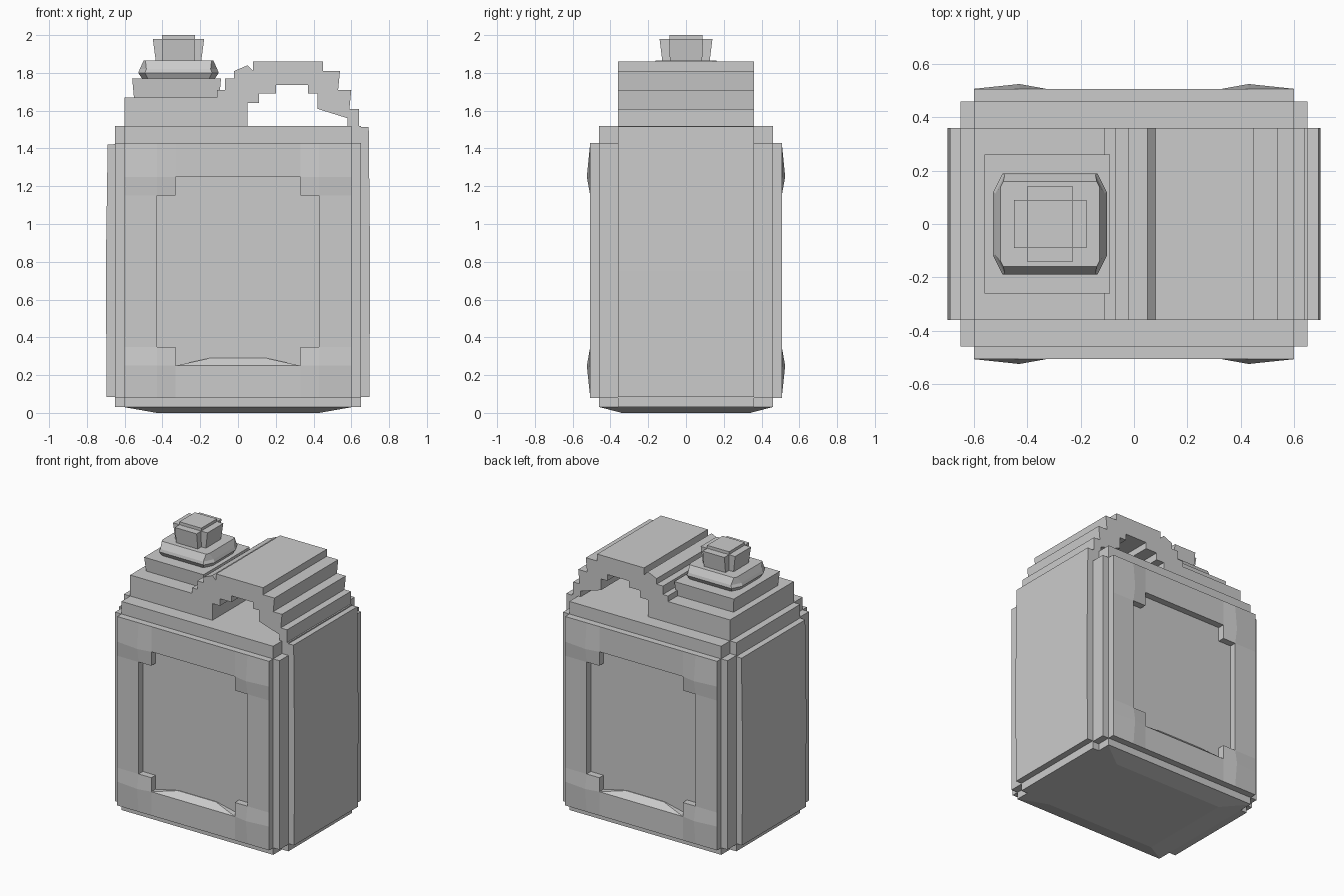
import bpy, bmesh

if "Cube" in bpy.data.objects:
    bpy.data.objects.remove(bpy.data.objects["Cube"])


def finish(name, bm):
    bmesh.ops.recalc_face_normals(bm, faces=bm.faces)
    me = bpy.data.meshes.new(name)
    bm.to_mesh(me)
    bm.free()
    ob = bpy.data.objects.new(name, me)
    bpy.context.collection.objects.link(ob)
    return ob


def loft(name, rings):
    """Stack of closed 3D rings, skinned and capped."""
    bm = bmesh.new()
    vs = [[bm.verts.new(p) for p in r] for r in rings]
    n = len(vs[0])
    for a, b in zip(vs, vs[1:]):
        for i in range(n):
            j = (i + 1) % n
            bm.faces.new((a[i], a[j], b[j], b[i]))
    bm.faces.new(vs[0][::-1])
    bm.faces.new(vs[-1])
    return finish(name, bm)


def rect(cx, hx, hy, z):
    return [(cx + sx * hx, sy * hy, z) for sx, sy in ((-1, -1), (1, -1), (1, 1), (-1, 1))]


def octagon(cx, hx, hy, c, z):
    pts = [(-hx, -hy + 2 * c), (-hx + c, -hy), (hx - c, -hy), (hx, -hy + 2 * c),
           (hx, hy - 2 * c), (hx - c, hy), (-hx + c, hy), (-hx, hy - 2 * c)]
    return [(cx + x, y, z) for x, y in pts]


def block(name, cx, hx, hy, z0, z1):
    return loft(name, [rect(cx, hx, hy, z0), rect(cx, hx, hy, z1)])


# Tank body: overlapping blocks give the stepped, rounded corners
block("body_core", 0, .65, .46, .08, 1.43)
block("body_long", 0, .65, .36, .03, 1.52)
block("body_wide", 0, .60, .46, .03, 1.52)
loft("side_panels", [rect(0, .695, .36, .085), rect(0, .70, .36, .75),
                     [(-.69, -.36, 1.42), (.692, -.36, 1.515),
                      (.692, .36, 1.515), (-.69, .36, 1.42)]])
loft("base", [rect(0, .43, .34, 0), rect(0, .60, .455, .03)])

# Front and back frames around a cross-shaped label recess
xs = [-.60, -.43, -.33, .33, .43, .60]
zs = [.08, .25, .35, 1.15, 1.25, 1.43]


def frame(name, s):
    bm = bmesh.new()
    grid = {}
    for i, x in enumerate(xs):
        for k, z in enumerate(zs):
            y = .525 if i in (1, 4) and k in (1, 4) else .507
            grid[i, k] = bm.verts.new((x, s * y, z))
    for i in range(5):
        for k in range(5):
            if 1 <= i <= 3 and 1 <= k <= 3 and (i == 2 or k == 2):
                continue
            bm.faces.new((grid[i, k], grid[i + 1, k], grid[i + 1, k + 1], grid[i, k + 1]))
    bmesh.ops.recalc_face_normals(bm, faces=bm.faces)
    ext = bmesh.ops.extrude_face_region(bm, geom=bm.faces[:], use_keep_orig=True)
    for v in ext["geom"]:
        if isinstance(v, bmesh.types.BMVert):
            v.co.y = s * .455
    loose = [v for v in bm.verts if not v.link_faces]
    bmesh.ops.delete(bm, geom=loose, context='VERTS')
    finish(name, bm)
    # sloped lip along the bottom of the recess
    loft(name + "_lip", [[(-.33, s * .455, .25), (.33, s * .455, .25), (.33, s * .507, .25), (-.33, s * .507, .25)],
                         [(-.15, s * .455, .29), (.15, s * .455, .29), (.15, s * .465, .29), (-.15, s * .465, .29)]])


frame("front_frame", -1)
frame("back_frame", 1)

# Shoulder and arched handle: one stepped profile across the depth
profile = [(-.60, 1.50), (-.60, 1.67), (-.11, 1.67), (-.11, 1.71), (-.07, 1.71),
           (-.07, 1.77), (-.02, 1.77), (-.02, 1.81), (.05, 1.84), (.08, 1.81),
           (.08, 1.86), (.45, 1.86), (.45, 1.81), (.54, 1.81), (.53, 1.71),
           (.60, 1.71), (.59, 1.61), (.64, 1.61), (.64, 1.50), (.58, 1.50),
           (.58, 1.56), (.42, 1.61), (.42, 1.69), (.37, 1.69), (.37, 1.735),
           (.20, 1.735), (.20, 1.69), (.11, 1.69), (.11, 1.64), (.05, 1.64), (.05, 1.50)]
loft("handle_and_shoulder", [[(x, y, z) for x, z in profile] for y in (-.36, .36)])

# Neck, collar and cap
NX = -.315
loft("neck", [rect(NX - .01, .225, .25, 1.66), rect(NX - .01, .235, .26, 1.77)])
loft("collar", [octagon(NX, .19, .17, .03, 1.765), octagon(NX, .213, .19, .035, 1.80),
                octagon(NX, .205, .185, .035, 1.82), octagon(NX, .185, .16, .01, 1.865)])
loft("cap_long", [rect(NX, .12, .085, 1.86), rect(NX, .136, .09, 1.98)])
loft("cap_wide", [rect(NX, .085, .125, 1.86), rect(NX, .086, .14, 1.979)])
block("cap_top", NX, .087, .088, 1.90, 2.0)
